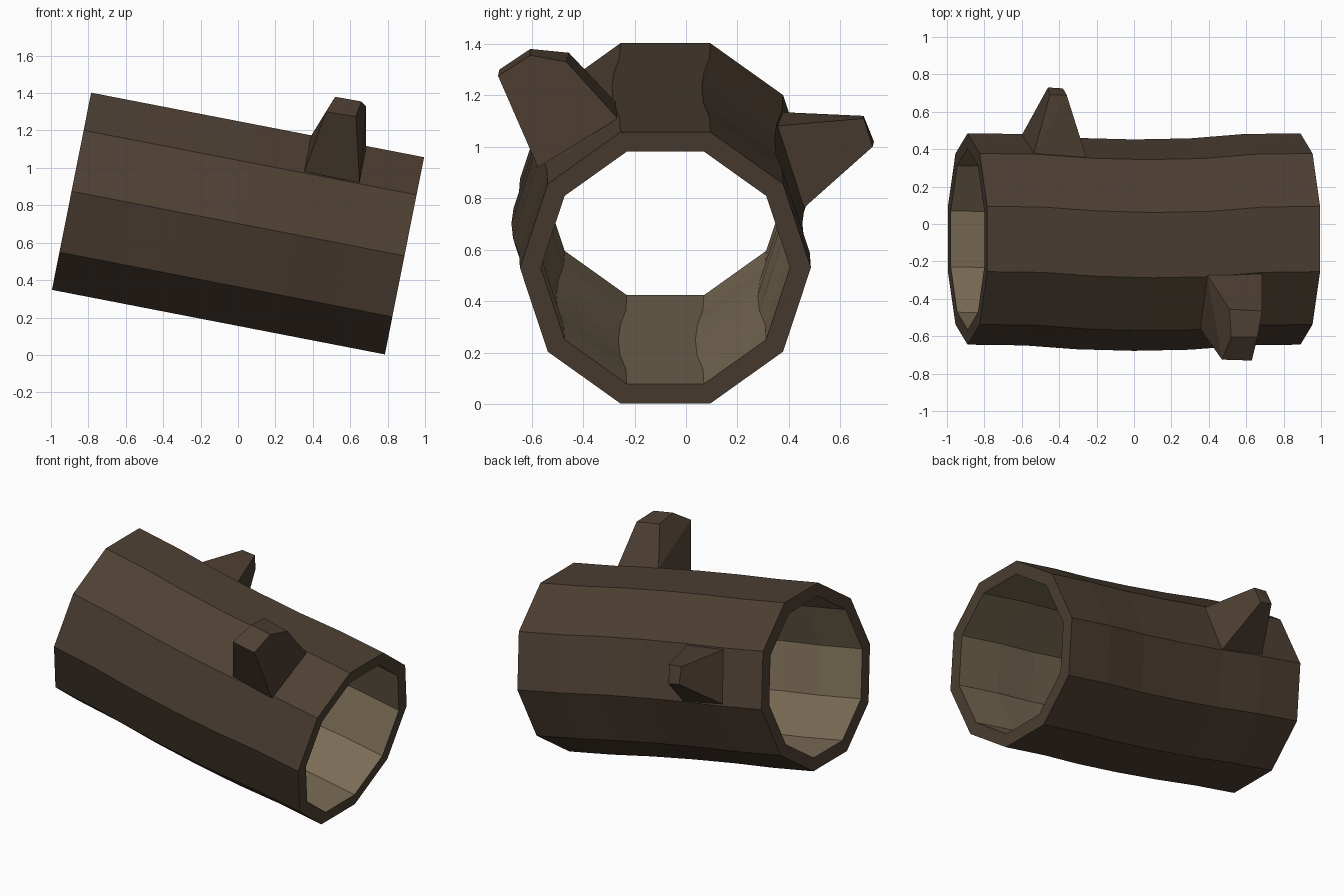
import bpy, bmesh, math
from mathutils import Vector

if "Cube" in bpy.data.objects:
    bpy.data.objects.remove(bpy.data.objects["Cube"])


def material(name, rgb):
    m = bpy.data.materials.new(name)
    m.diffuse_color = (*rgb, 1)
    m.use_nodes = True
    m.node_tree.nodes["Principled BSDF"].inputs["Base Color"].default_value = m.diffuse_color
    return m


bark = material("bark", (0.075, 0.05, 0.033))
wood = material("inner_wood", (0.19, 0.145, 0.088))


def make_object(name, bm, mats):
    bmesh.ops.recalc_face_normals(bm, faces=bm.faces[:])
    me = bpy.data.meshes.new(name)
    bm.to_mesh(me)
    bm.free()
    for m in mats:
        me.materials.append(m)
    ob = bpy.data.objects.new(name, me)
    bpy.context.collection.objects.link(ob)
    return ob


# Hollow log: tilted ten-sided tube with a slight sideways bow
SIDES = 10
START = Vector((-0.89, -0.08, 0.875))
END = Vector((0.89, -0.08, 0.53))
UP = Vector((0.195, 0, 0.981))
STATIONS = [(0, 0), (0.17, -0.004), (0.33, -0.025), (0.5, -0.033),
            (0.67, -0.027), (0.83, -0.004), (1, 0)]


def ring(bm, t, bow, radius):
    c = START.lerp(END, t) + Vector((0, bow, 0))
    verts = []
    for i in range(SIDES):
        a = 2 * math.pi * i / SIDES
        p = c + Vector((0, radius * math.cos(a), 0)) + UP * (radius * math.sin(a))
        verts.append(bm.verts.new(p))
    return verts


def bridge(bm, a, b, mat):
    for i in range(SIDES):
        j = (i + 1) % SIDES
        bm.faces.new((a[i], a[j], b[j], b[i])).material_index = mat


bm = bmesh.new()
outer = [ring(bm, t, b, 0.565) for t, b in STATIONS]
inner = [ring(bm, t, b, 0.484) for t, b in STATIONS]
for rings, mat in ((outer, 0), (inner, 1)):
    for a, b in zip(rings, rings[1:]):
        bridge(bm, a, b, mat)
for k in (0, -1):
    bridge(bm, outer[k], inner[k], 0)
make_object("hollow_log", bm, (bark, wood))


# Broken branch stubs: tapered, faceted blocks growing from one log face each
def stub(name, base, tip):
    bm = bmesh.new()
    for p in base + tip:
        bm.verts.new(p)
    bmesh.ops.convex_hull(bm, input=bm.verts[:])
    bmesh.ops.dissolve_limit(bm, angle_limit=math.radians(4),
                             verts=bm.verts[:], edges=bm.edges[:])
    make_object(name, bm, (bark,))


stub("front_branch_stub",
     [(0.39, -0.27, 1.17), (0.685, -0.265, 1.11),
      (0.355, -0.56, 0.98), (0.65, -0.575, 0.92)],
     [(0.51, -0.455, 1.365), (0.685, -0.465, 1.33),
      (0.52, -0.605, 1.38), (0.66, -0.605, 1.355),
      (0.47, -0.725, 1.30), (0.63, -0.73, 1.275)])
stub("back_branch_stub",
     [(-0.54, 0.36, 1.135), (-0.25, 0.34, 1.08),
      (-0.60, 0.475, 0.83), (-0.30, 0.455, 0.76)],
     [(-0.45, 0.69, 1.12), (-0.36, 0.69, 1.11),
      (-0.46, 0.73, 1.02), (-0.38, 0.725, 1.0)])
